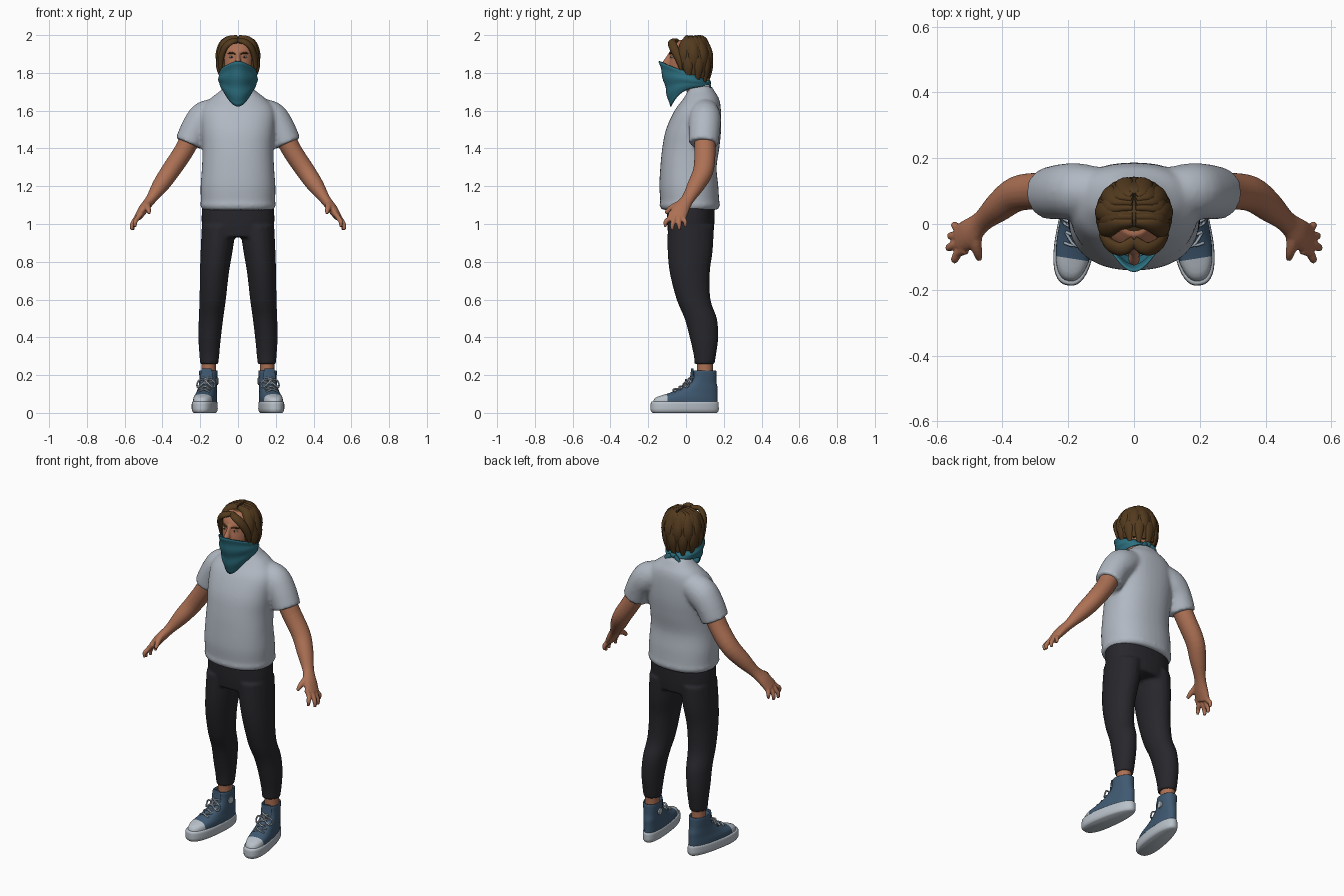
import bpy, bmesh, math
from mathutils import Vector, Matrix

cube = bpy.data.objects.get("Cube")
if cube:
    bpy.data.objects.remove(cube, do_unlink=True)


def material(name, r, g, b):
    m = bpy.data.materials.new(name)
    m.use_nodes = True
    m.diffuse_color = (r, g, b, 1)
    bsdf = m.node_tree.nodes["Principled BSDF"]
    bsdf.inputs["Base Color"].default_value = (r, g, b, 1)
    bsdf.inputs["Roughness"].default_value = 0.8
    return m


SHIRT = material("shirt grey", .44, .48, .54)
PANTS = material("charcoal", .02, .02, .025)
SKIN = material("skin", .42, .165, .09)
HAIR = material("brown hair", .085, .042, .013)
TEAL = material("teal cloth", .025, .16, .215)
CANVAS = material("blue canvas", .05, .1, .165)
RUBBER = material("pale rubber", .48, .53, .58)
LACE = material("lace grey", .36, .42, .48)
EYE = material("eye white", .5, .46, .42)

Y, Z = Vector((0, 1, 0)), Vector((0, 0, 1))


def smooth_path(secs, steps):
    """Catmull-Rom resampling of section tuples."""
    out = []
    n = len(secs)
    for i in range(n - 1):
        p0, p1, p2, p3 = (secs[max(0, min(n - 1, i + k))] for k in (-1, 0, 1, 2))
        for s in range(steps):
            t = s / steps
            out.append([.5 * (2 * b + (c - a) * t + (2 * a - 5 * b + 4 * c - d) * t ** 2
                              + (3 * b - a - 3 * c + d) * t ** 3)
                        for a, b, c, d in zip(p0, p1, p2, p3)])
    return out + [list(secs[-1])]


def loft(bm, secs, ref=Y, level=False, seg=20, steps=4, taper=0, power=1, xf=None):
    """Closed tube through sections (x, y, z, radius along ref, radius across)."""
    secs = smooth_path(secs, steps)
    pts = [Vector(s[:3]) for s in secs]
    rings = []
    for i, s in enumerate(secs):
        t = Z if level else (pts[min(i + 1, len(pts) - 1)] - pts[max(i - 1, 0)]).normalized()
        u = (ref - ref.dot(t) * t).normalized()
        v = t.cross(u)
        ring = []
        for k in range(seg):
            a = math.tau * k / seg
            c, d = (math.copysign(abs(q) ** power, q) for q in (math.cos(a), math.sin(a)))
            p = pts[i] + u * s[3] * c + v * s[4] * d * (1 - taper * c)
            ring.append(bm.verts.new(xf @ p if xf else p))
        rings.append(ring)
    for a, b in zip(rings, rings[1:]):
        for k in range(seg):
            j = (k + 1) % seg
            bm.faces.new((a[k], a[j], b[j], b[k]))
    bm.faces.new(rings[0][::-1])
    bm.faces.new(rings[-1])


def ball(bm, center, size):
    m = Matrix.Translation(center) @ Matrix.Diagonal((*size, 1))
    bmesh.ops.create_uvsphere(bm, u_segments=24, v_segments=16, radius=1, matrix=m)


def finish(name, bm, mats, voxel=0, mirror=False, relax=4):
    bmesh.ops.recalc_face_normals(bm, faces=bm.faces)
    me = bpy.data.meshes.new(name)
    bm.to_mesh(me)
    bm.free()
    for m in mats:
        me.materials.append(m)
    for p in me.polygons:
        p.use_smooth = True
    me.set_sharp_from_angle(angle=math.radians(50))
    ob = bpy.data.objects.new(name, me)
    bpy.context.scene.collection.objects.link(ob)
    if voxel:
        r = ob.modifiers.new("Blend", "REMESH")
        r.mode, r.voxel_size, r.use_smooth_shade = "VOXEL", voxel, True
        s = ob.modifiers.new("Relax", "SMOOTH")
        s.factor, s.iterations = .5, relax
    if mirror:
        ob.modifiers.new("Mirror", "MIRROR").use_mirror_merge = False
    return ob


def column(rows):
    """Sections on the centre line from (z, y, depth, width)."""
    return [(0, y, z, d, w) for z, y, d, w in rows]


# Shirt: body and both sleeves blended together
bm = bmesh.new()
loft(bm, column([(1.075, .02, .148, .188), (1.1, .02, .16, .2), (1.12, .02, .156, .197),
                 (1.2, .015, .156, .198), (1.3, .013, .149, .191), (1.4, .025, .151, .188),
                 (1.5, .04, .146, .195), (1.6, .062, .123, .195), (1.66, .08, .096, .15),
                 (1.7, .08, .073, .1), (1.73, .075, .06, .068)]), level=True, seg=40, power=.88)
for s in (1, -1):
    loft(bm, [(s * .09, .1, 1.6, .07, .07), (s * .17, .1, 1.565, .085, .088),
              (s * .22, .098, 1.51, .084, .08), (s * .26, .093, 1.425, .079, .076)])
finish("shirt", bm, [SHIRT], voxel=.01)

# Trousers: hips and legs
bm = bmesh.new()
loft(bm, column([(.93, .025, .118, .17), (1.0, .025, .125, .192), (1.1, .025, .128, .19)]),
     level=True, seg=32, power=.9)
for s in (1, -1):
    loft(bm, [(s * x, y, z, d, w) for x, y, z, d, w in [
        (.1, .025, .99, .122, .092), (.113, .022, .86, .12, .085), (.125, .02, .74, .106, .077),
        (.134, .04, .6, .09, .07), (.143, .078, .5, .086, .065), (.15, .095, .4, .076, .06),
        (.152, .1, .31, .06, .053), (.152, .098, .258, .053, .048)]], level=True)
finish("trousers", bm, [PANTS], voxel=.009, relax=3)

# Arm with hand: limb, palm, four fingers and thumb
bm = bmesh.new()
loft(bm, [(.23, .095, 1.5, .055, .055), (.285, .1, 1.39, .056, .052), (.355, .092, 1.285, .054, .05),
          (.41, .053, 1.205, .046, .044), (.462, .008, 1.13, .034, .028),
          (.5, -.028, 1.08, .046, .026), (.53, -.046, 1.035, .046, .02)])
for kx, ky, tx, ty, tz in [(.525, -.085, .545, -.108, .985), (.532, -.06, .562, -.072, .968),
                           (.53, -.035, .557, -.036, .968), (.524, -.012, .545, -.004, .985)]:
    loft(bm, [(kx - .015, ky + .006, 1.06, .014, .014), (kx + .008, ky - .002, 1.03, .014, .014),
              (tx, ty, tz + .025, .012, .012), (tx - .002, ty, tz, .008, .008)], seg=10)
loft(bm, [(.478, -.015, 1.115, .02, .018), (.48, -.06, 1.095, .018, .017),
          (.474, -.09, 1.075, .014, .014), (.47, -.108, 1.055, .009, .009)], ref=Vector((1, 0, 0)), seg=10)
finish("arm", bm, [SKIN], voxel=.005, mirror=True, relax=3)

# Ankle
bm = bmesh.new()
loft(bm, [(.155, .1, .17, .044, .04), (.155, .1, .23, .042, .038), (.153, .1, .31, .046, .042)], level=True)
finish("ankle", bm, [SKIN], mirror=True)

# Head, neck and nose
bm = bmesh.new()
loft(bm, column([(1.66, .065, .05, .058), (1.74, .042, .056, .06), (1.775, .002, .09, .06),
                 (1.82, .004, .098, .078), (1.88, .014, .1, .087), (1.93, .02, .096, .086),
                 (1.975, .025, .06, .055)]), level=True, seg=32)
loft(bm, [(0, -.077, 1.912, .012, .012), (0, -.09, 1.885, .016, .011),
          (0, -.108, 1.85, .02, .018), (0, -.1, 1.83, .014, .016)], level=True, seg=12)
finish("head", bm, [SKIN], voxel=.006, relax=3)

# Eyes and brows
bm = bmesh.new()
ball(bm, (.034, -.071, 1.884), (.014, .012, .006))
finish("eye", bm, [EYE], mirror=True)
bm = bmesh.new()
ball(bm, (.034, -.08, 1.884), (.005, .005, .005))
loft(bm, [(.014, -.086, 1.9, .003, .003), (.034, -.082, 1.906, .005, .005),
          (.055, -.064, 1.902, .003, .003)], seg=8)
finish("pupil_and_brow", bm, [HAIR], mirror=True)

# Hair: skull cap with locks falling from a middle parting
bm = bmesh.new()
ball(bm, (0, .034, 1.89), (.1, .1, .103))
for s in (1, -1):
    loft(bm, [(s * x, y, z, t, w) for x, y, z, t, w in [
        (-.002, -.05, 1.97, .012, .016), (.035, -.075, 1.965, .014, .022), (.07, -.066, 1.935, .015, .024),
        (.09, -.04, 1.875, .014, .02), (.094, -.026, 1.815, .006, .008)]],
        ref=Vector((s * .4, -.5, .75)), seg=12)
    for i in range(8):
        a = math.radians(62 + 17 * i)
        d = Vector((s * math.sin(a), -math.cos(a), 0))
        wave = .004 * (-1) ** i
        end = 1.785 - .004 * i + 3 * wave
        rows = [(.0, 1.985, .012, .016), (.07, 1.965, .018, .028), (.094 + wave, 1.9, .018, .03),
                (.094 - wave, 1.83, .016, .027), (.088 + wave, end, .006, .01)]
        secs = []
        for r, z, t, w in rows:
            y = .03 + .055 * d.y if r == 0 else .029 + d.y * r
            secs.append((d.x * r + s * .003, y, z, t, w))
        loft(bm, secs, ref=d, seg=12)
finish("hair", bm, [HAIR])

# Bandana: a wrapped sheet, pointed at the front, with a knot at the back
bm = bmesh.new()
SEG, ROWS = 48, 14
grid = []
for j in range(ROWS + 1):
    v = j / ROWS
    row = []
    for k in range(SEG):
        a = math.tau * k / SEG
        f = (1 + math.cos(a)) / 2
        top = 1.765 + .08 * f + .018 * f ** 10
        low = 1.735 - .022 * f - .09 * f ** 5
        fold = .003 * math.sin(v * 16 + 2 * math.cos(a)) * f
        depth = .1 + .01 * math.cos(a) + fold + .028 * f ** 12 * (1 - v)
        width = .09 + .012 * math.sin(v * math.pi) - .008 * v + fold
        row.append(bm.verts.new((math.sin(a) * width, .03 * v - math.cos(a) * depth,
                                 top + (low - top) * v)))
    grid.append(row)
for p, q in zip(grid, grid[1:]):
    for k in range(SEG):
        n = (k + 1) % SEG
        bm.faces.new((p[k], p[n], q[n], q[k]))
ob = finish("bandana", bm, [TEAL])
ob.modifiers.new("Thickness", "SOLIDIFY").thickness = .006
bm = bmesh.new()
ball(bm, (0, .118, 1.748), (.02, .014, .016))
for s in (1, -1):
    loft(bm, [(0, .118, 1.748, .006, .008), (s * .025, .125, 1.74, .006, .014),
              (s * .045, .128, 1.72, .004, .012)], seg=10)
finish("bandana_knot", bm, [TEAL])

# Shoes: modelled along the foot, then turned outward at the ankle
FOOT = Matrix.Translation((.155, .1, 0)) @ Matrix.Rotation(math.radians(9), 4, "Z")
bm = bmesh.new()
loft(bm, column([(0, -.108, .172, .05), (.012, -.108, .182, .059), (.035, -.108, .182, .06),
                 (.055, -.108, .181, .059), (.06, -.108, .174, .053)]),
     level=True, seg=40, steps=2, taper=.15, power=.82, xf=FOOT)
finish("shoe_sole", bm, [RUBBER], mirror=True)

bm = bmesh.new()
loft(bm, column([(.045, -.106, .174, .055), (.08, -.098, .166, .055), (.105, -.062, .13, .05),
                 (.13, -.032, .1, .047), (.16, -.012, .074, .045), (.19, -.004, .065, .046),
                 (.222, -.003, .063, .047), (.222, -.003, .053, .04), (.2, -.003, .05, .037)]),
     level=True, seg=40, taper=.12, power=.85)
bmesh.ops.bisect_plane(bm, geom=bm.verts[:] + bm.edges[:] + bm.faces[:],
                       plane_co=(0, -.208, 0), plane_no=Y)
for f in bm.faces:
    f.material_index = int(f.calc_center_median().y < -.208)
bm.transform(FOOT)
finish("shoe_upper", bm, [CANVAS, RUBBER], mirror=True)

# Tongue and ankle patch
bm = bmesh.new()
loft(bm, [(0, -.075, .16, .008, .03), (0, -.068, .2, .008, .033), (0, -.068, .235, .005, .026)], xf=FOOT)
finish("shoe_tongue", bm, [CANVAS], mirror=True)
bm = bmesh.new()
bmesh.ops.create_cone(bm, cap_ends=True, segments=24, radius1=.02, radius2=.02, depth=.008,
                      matrix=FOOT @ Matrix.Translation((-.046, -.005, .168)) @ Matrix.Rotation(math.pi / 2, 4, "Y"))
finish("ankle_patch", bm, [RUBBER], mirror=True)

# Laces: crossed rows and a drooping bow
bm = bmesh.new()
rows = [(-.178, .112), (-.145, .126), (-.115, .142), (-.09, .162), (-.074, .188)]
R = .0045
for s in (1, -1):
    for (y1, z1), (y2, z2) in zip(rows, rows[1:]):
        loft(bm, [(-s * .032, y1 + .014, z1, R, R), (0, (y1 + y2) / 2 - .005, (z1 + z2) / 2 + .006, R, R),
                  (s * .032, y2 + .012, z2, R, R)], seg=8, xf=FOOT, ref=Z)
    loft(bm, [(0, -.094, .172, R, R), (s * .03, -.098, .176, R, R), (s * .048, -.092, .155, R, R),
              (s * .042, -.105, .135, R, R), (s * .02, -.112, .152, R, R), (0, -.098, .17, R, R)],
         seg=8, xf=FOOT, ref=Z)
finish("shoe_laces", bm, [LACE], mirror=True)
